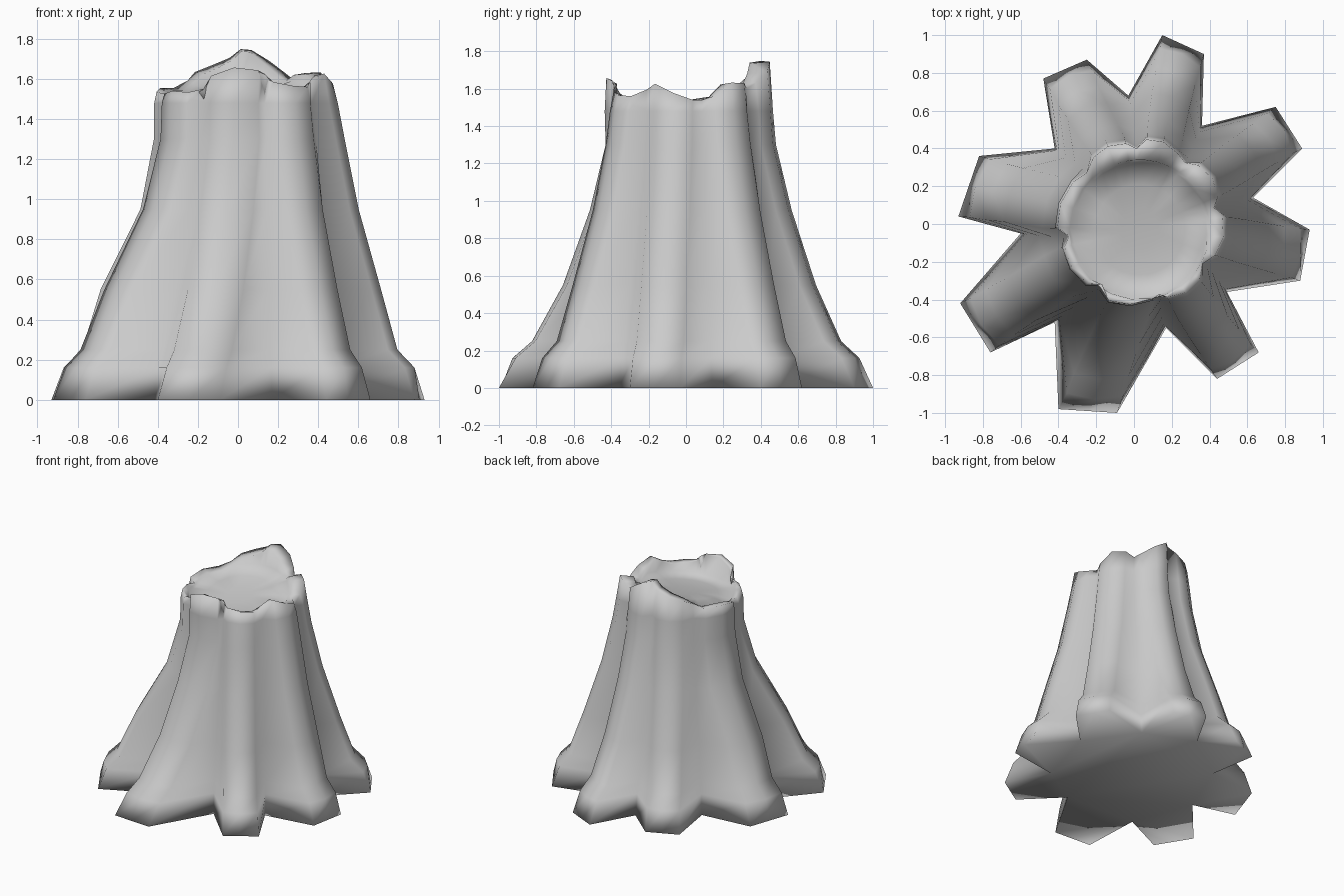
import bpy, bmesh, math
from mathutils import Vector, Matrix

if "Cube" in bpy.data.objects:
    bpy.data.objects.remove(bpy.data.objects["Cube"])

# Each root at ground level: clockwise corner, counter-clockwise corner, the valley that
# follows it, its twist (degrees) towards the top, its pinch low down and at the waist
ROOTS = [
    ((.88, -.30), (.93, -.03), (.63, .14), 0, 0, 0),
    ((.89, .40), (.75, .62), (.36, .52), 0, .01, .01),
    ((.37, .90), (.15, 1.0), (-.03, .68), 0, .05, .04),
    ((-.25, .87), (-.48, .77), (-.42, .40), 0, .02, .03),
    ((-.82, .36), (-.93, .04), (-.60, -.05), 0, 0, .07),
    ((-.92, -.42), (-.76, -.68), (-.42, -.52), 0, 0, .06),
    ((-.40, -.98), (-.09, -1.0), (.17, -.55), 6, .09, .08),
    ((.44, -.82), (.66, -.68), (.49, -.36), -4, .02, .02),
]
# Height, root radius, root width factor, valley radius factor, low and waist pinch
LEVELS = [
    (0, .97, 1.0, 1.0, 0, 0), (.16, .915, .96, .97, .4, 0), (.25, .825, .93, .94, .6, 0),
    (.55, .70, .89, .86, 1, 0), (.95, .565, .85, .76, 0, 1), (1.3, .475, .80, .68, 0, .7),
    (1.48, .44, .77, .64, 0, .2), (None, .415, .75, .63, 0, 0),
]
# Broken rim: angle in degrees, height
RIM = [(-120, 1.53), (-112, 1.6), (-97, 1.66), (-72, 1.64), (-64, 1.57), (-40, 1.56),
       (-20, 1.63), (0, 1.54), (15, 1.54), (35, 1.66), (50, 1.6), (68, 1.67), (76, 1.74),
       (90, 1.75), (100, 1.67), (115, 1.66), (130, 1.6), (150, 1.54), (170, 1.56),
       (190, 1.52), (215, 1.54), (240, 1.53)]


def rim_height(x, y):
    a = (math.degrees(math.atan2(y, x)) + 120) % 360 - 120
    for (a0, z0), (a1, z1) in zip(RIM, RIM[1:]):
        if a0 <= a <= a1:
            return z0 + (z1 - z0) * (a - a0) / (a1 - a0)
    return 1.53


def section(z, radius, width, valley, low_pinch, waist_pinch):
    t = 1.0 if z is None else min(1, z / 1.3)
    shift = Vector((.04, .01)) * t
    tips = []
    for a, b, v, twist, low, waist in ROOTS:
        a, b = Vector(a), Vector(b)
        rot = Matrix.Rotation(math.radians(twist * t), 2)
        mid, half = (a + b) / 2, (b - a) / 2
        base = mid.length
        r = base + (radius - .97) if t < .2 else radius + (base - .95) * (1 - t)
        r -= low * low_pinch + waist * waist_pinch
        axis = mid.normalized()
        bulge = .025 if z != 0 else 0
        tips.append([rot @ (axis * (r + bulge * (s == 0)) + half * s * width)
                     for s in (-1, 0, 1)])
    pts = []
    for i, root in enumerate(ROOTS):
        v = Vector(root[2])
        # valleys settle halfway between their two roots higher up
        between = (tips[i][2].normalized() + tips[(i + 1) % 8][0].normalized()).normalized()
        direction = v.normalized().lerp(between, t).normalized()
        vr = v.length * valley
        pts += tips[i] + [direction * (vr + (.62 * valley - vr) * t)]
    pts = [p + shift for p in pts]
    return [Vector((p.x, p.y, rim_height(p.x, p.y) if z is None else z)) for p in pts]


bm = bmesh.new()
rings = [[bm.verts.new(p) for p in section(*lv)] for lv in LEVELS]

# Broken rim lip and the shallow dish inside it, rising towards the back
center = Vector((.03, -.03, 0))
angles = [math.atan2(v.co.y + .03, v.co.x - .03) for v in rings[-1]]
heights = [v.co.z for v in rings[-1]]
for radius, z in ((.37, None), (.355, 1.55), (.24, 1.525), (.1, 1.515)):
    ring = []
    for a, h in zip(angles, heights):
        p = center + Vector((math.cos(a), math.sin(a), 0)) * radius
        p.z = h - .01 if z is None else z + .17 * p.y
        if z == 1.55:
            p.z = min(p.z, h - .025)
        ring.append(bm.verts.new(p))
    rings.append(ring)

for low, high in zip(rings, rings[1:]):
    for i in range(len(low)):
        j = (i + 1) % len(low)
        bm.faces.new((low[i], low[j], high[j], high[i]))
bm.faces.new(rings[-1])
bm.faces.new(rings[0][::-1])
bmesh.ops.triangulate(bm, faces=[f for f in bm.faces if len(f.verts) > 4])
bmesh.ops.recalc_face_normals(bm, faces=bm.faces)

# The whole stump is smooth shaded
for f in bm.faces:
    f.smooth = True
mesh = bpy.data.meshes.new("tree_stump")
bm.to_mesh(mesh)
bm.free()
stump = bpy.data.objects.new("tree_stump", mesh)
bpy.context.collection.objects.link(stump)
